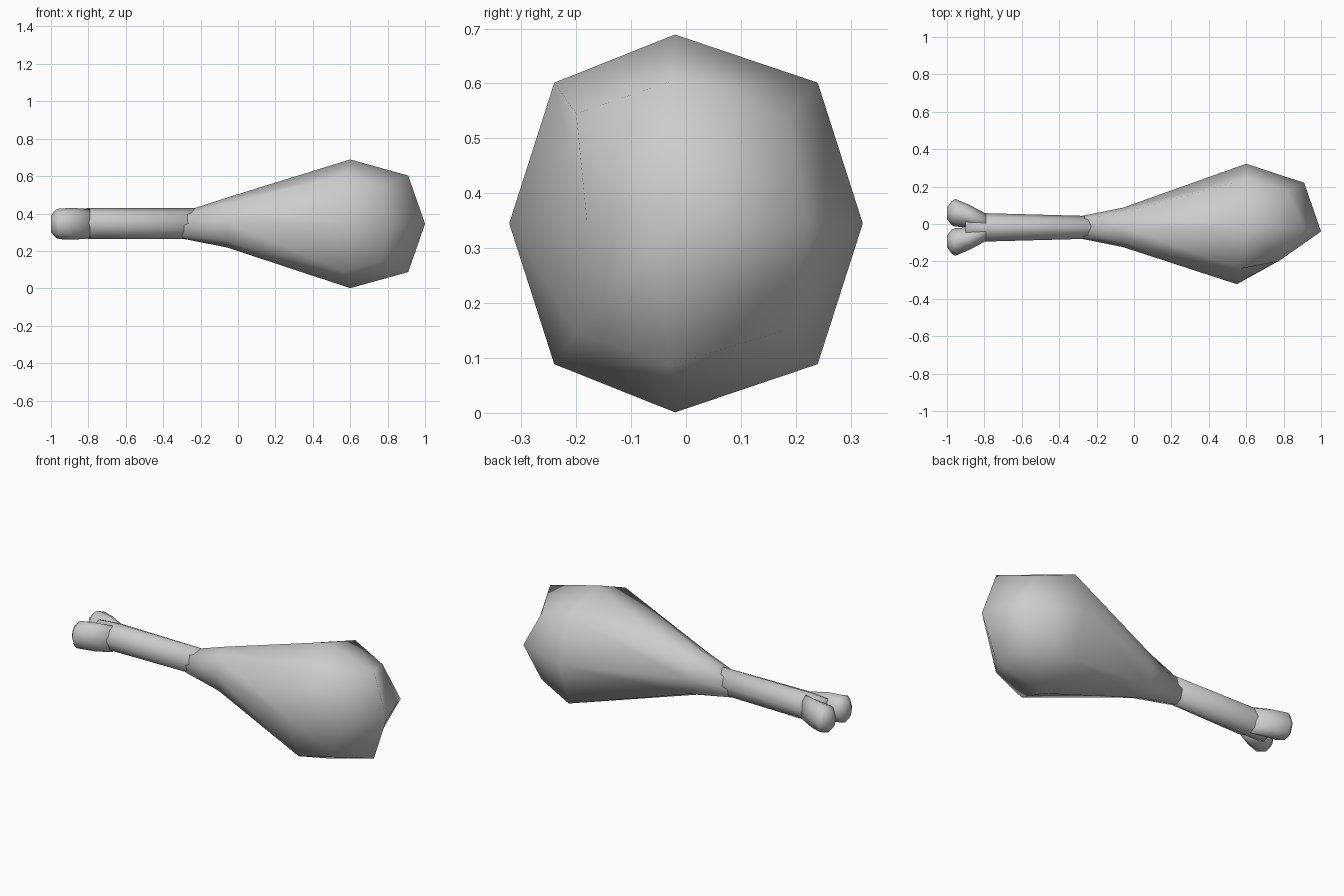
import bpy, math

if "Cube" in bpy.data.objects:
    bpy.data.objects.remove(bpy.data.objects["Cube"])

N = 8
DIRS = [(math.cos(k * math.pi / 4), math.sin(k * math.pi / 4)) for k in range(N)]
MID_Y = -0.018   # shared long axis of the bone
MID_Z = 0.345


def ring(x, yc, zc, ry, rz, diag=0.707, lean=0.0):
    """Eight-sided cross-section across the x axis."""
    pts = []
    for k, (c, s) in enumerate(DIRS):
        f = diag / 0.7071 if k % 2 else 1.0
        pts.append((x + lean * min(0, c), yc + ry * c * f, zc + rz * s * f))
    return pts


def loft(name, rings, tip=None):
    """Skin a list of rings; the far end is capped or closed by a tip of quads."""
    verts = [p for r in rings for p in r]
    faces = [tuple(reversed(range(N)))]
    for i in range(len(rings) - 1):
        a, b = i * N, (i + 1) * N
        for k in range(N):
            n = (k + 1) % N
            faces.append((a + k, a + n, b + n, b + k))
    last = (len(rings) - 1) * N
    if tip:
        verts.append(tip)
        t = len(verts) - 1
        for k in range(0, N, 2):
            faces.append((t, last + k, last + k + 1, last + (k + 2) % N))
    else:
        faces.append(tuple(range(last, last + N)))
    mesh = bpy.data.meshes.new(name)
    mesh.from_pydata(verts, [], faces)
    mesh.validate()
    mesh.shade_smooth()
    ob = bpy.data.objects.new(name, mesh)
    bpy.context.collection.objects.link(ob)
    return ob


# Meat: tapered neck, wide belly, blunt end flattened on the front side
belly = ring(0.60, 0.0, MID_Z, 0.322, 0.344, 0.745, 0.05)
belly[2] = (0.60, -0.02, 0.689)
belly[6] = (0.60, -0.02, 0.001)
end = []
for x, y, z in [(0.91, 0.22, 0), (0.82, 0.18, 0.195), (0.91, -0.03, 0.258),
                (0.77, -0.20, 0.2), (0.80, -0.18, 0), (0.77, -0.20, -0.2),
                (0.91, -0.03, -0.258), (0.82, 0.18, -0.195)]:
    end.append((x, y, MID_Z + z))
loft("meat", [
    ring(-0.30, MID_Y, 0.336, 0.057, 0.070, 0.74),
    ring(-0.06, MID_Y, 0.352, 0.105, 0.133, 0.74),
    belly, end], tip=(1.0, -0.04, MID_Z))

# Bone shaft
loft("bone_shaft", [
    ring(-0.90, MID_Y, MID_Z, 0.070, 0.076),
    ring(-0.80, MID_Y, 0.347, 0.076, 0.082),
    ring(-0.10, MID_Y, 0.347, 0.057, 0.082)])

# Two bone knuckles splaying from the shaft end
for name, side in (("bone_knuckle_back", 1), ("bone_knuckle_front", -1)):
    rings = []
    for x, inner, outer, rz in [(-1.00, 0.045, 0.105, 0.045),
                                (-0.975, 0.012, 0.140, 0.074),
                                (-0.955, 0.004, 0.152, 0.082),
                                (-0.88, 0.000, 0.120, 0.085),
                                (-0.79, -0.02, 0.072, 0.078)]:
        rings.append(ring(x, MID_Y + side * (inner + outer) / 2, MID_Z,
                          (outer - inner) / 2, rz))
    loft(name, rings)
